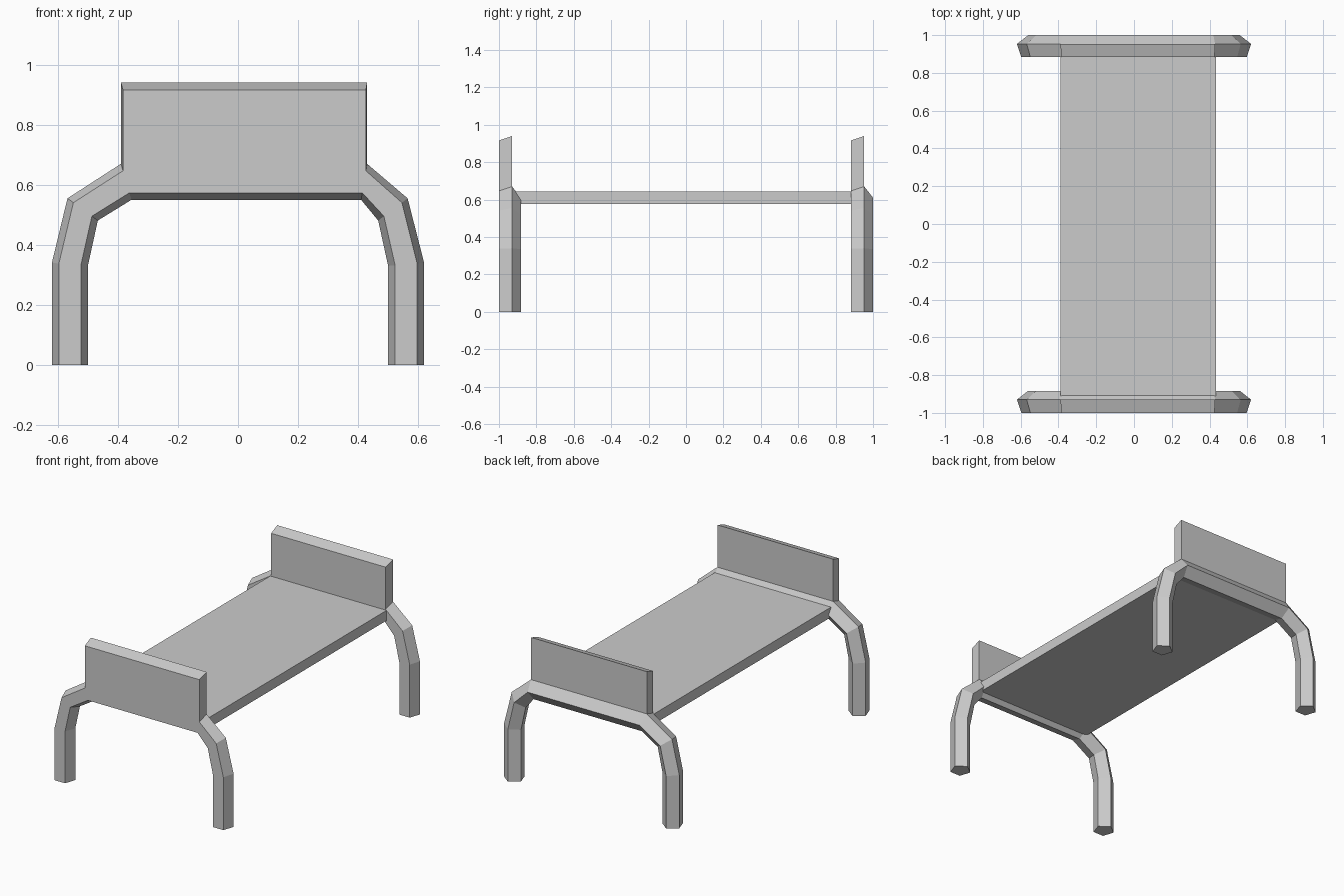
import bpy
import bmesh
from mathutils import Vector

if "Cube" in bpy.data.objects:
    bpy.data.objects.remove(bpy.data.objects["Cube"])

# Arch stations in the xz plane: (outer x, outer z, inner x, inner z)
ARCH = [
    (-0.62, 0.0, -0.50, 0.0), (-0.62, 0.34, -0.50, 0.33),
    (-0.568, 0.555, -0.467, 0.481), (-0.39, 0.67, -0.355, 0.55),
    (0.43, 0.67, 0.41, 0.55), (0.565, 0.555, 0.467, 0.481),
    (0.62, 0.34, 0.50, 0.33), (0.62, 0.0, 0.50, 0.0),
]
# Five-sided tube section: (y, blend from inner to outer)
SECTION = [(-1.0, 0.805), (-0.93, 1.0), (-0.883, 0.5), (-0.93, 0.0), (-1.0, 0.195)]
END_SPACING = 1.883
PANEL_HEIGHT = 0.27


def finish(bm, name):
    bmesh.ops.recalc_face_normals(bm, faces=bm.faces)
    mesh = bpy.data.meshes.new(name)
    bm.to_mesh(mesh)
    bm.free()
    obj = bpy.data.objects.new(name, mesh)
    bpy.context.collection.objects.link(obj)
    return obj


def end_frame(name, y_shift):
    bm = bmesh.new()
    rings = []
    for ox, oz, ix, iz in ARCH:
        rings.append([bm.verts.new((ix + (ox - ix) * t, y + y_shift, iz + (oz - iz) * t))
                      for y, t in SECTION])
    # tube walls and foot caps
    panel_base = None
    for s in range(len(rings) - 1):
        a, b = rings[s], rings[s + 1]
        for i in range(5):
            j = (i + 1) % 5
            face = bm.faces.new((a[i], a[j], b[j], b[i]))
            if s == 3 and i == 0:
                panel_base = face
    bm.faces.new(rings[0])
    bm.faces.new(rings[-1])
    bmesh.ops.recalc_face_normals(bm, faces=bm.faces)
    # upright panel raised from the top face of the crossbar
    raised = bmesh.ops.extrude_discrete_faces(bm, faces=[panel_base])["faces"][0]
    bmesh.ops.translate(bm, verts=raised.verts, vec=Vector((0, 0, PANEL_HEIGHT)))
    return finish(bm, name)


def box(name, lo, hi):
    bm = bmesh.new()
    bmesh.ops.create_cube(bm, size=1)
    lo, hi = Vector(lo), Vector(hi)
    bmesh.ops.scale(bm, verts=bm.verts, vec=hi - lo)
    bmesh.ops.translate(bm, verts=bm.verts, vec=(lo + hi) / 2)
    return finish(bm, name)


# Two identical end frames with panels
end_frame("front_end_frame", 0.0)
end_frame("back_end_frame", END_SPACING)

# Flat bed slab spanning between them
box("bed_slab", (-0.39, -0.91, 0.577), (0.433, 0.884, 0.642))
